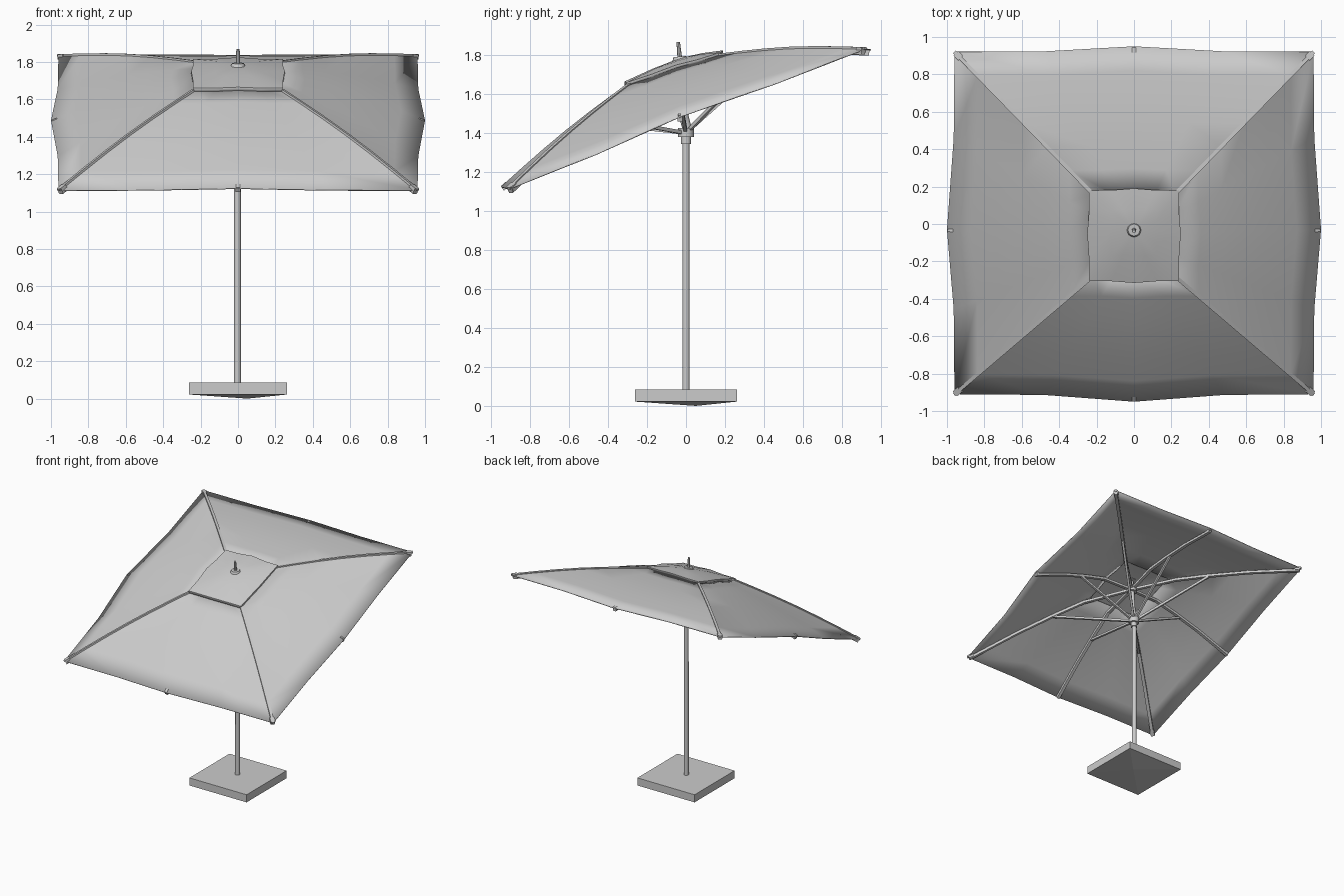
import bpy
import bmesh
from math import sin, pi
from mathutils import Vector

cube = bpy.data.objects.get("Cube")
if cube:
    bpy.data.objects.remove(cube, do_unlink=True)

grey = bpy.data.materials.new("light_grey")
grey.use_nodes = True
COLOUR = (0.6, 0.6, 0.6, 1)
grey.diffuse_color = COLOUR
grey.node_tree.nodes["Principled BSDF"].inputs["Base Color"].default_value = COLOUR


def finish(bm, name, smooth=None):
    bmesh.ops.recalc_face_normals(bm, faces=bm.faces)
    mesh = bpy.data.meshes.new(name)
    bm.to_mesh(mesh)
    bm.free()
    mesh.materials.append(grey)
    obj = bpy.data.objects.new(name, mesh)
    bpy.context.collection.objects.link(obj)
    if smooth:
        bpy.ops.object.select_all(action='DESELECT')
        obj.select_set(True)
        bpy.context.view_layer.objects.active = obj
        bpy.ops.object.shade_smooth_by_angle(angle=smooth)
    return obj


def rod(name, a, b, r1, r2=None, sides=12):
    """Round rod between two points."""
    a, b = Vector(a), Vector(b)
    bm = bmesh.new()
    bmesh.ops.create_cone(bm, cap_ends=True, segments=sides, radius1=r1,
                          radius2=r1 if r2 is None else r2, depth=(b - a).length)
    rot = (b - a).to_track_quat('Z', 'Y').to_matrix()
    bmesh.ops.rotate(bm, verts=bm.verts, matrix=rot)
    bmesh.ops.translate(bm, verts=bm.verts, vec=(a + b) / 2)
    return finish(bm, name, 0.7)


def bar(name, points, width, height):
    """Rectangular bar swept along a list of points."""
    bm = bmesh.new()
    rings = []
    way = points[-1] - points[0]
    side = way.cross(Vector((0, 0, 1))).normalized() * width / 2
    up = side.cross(way).normalized() * height / 2
    for p in points:
        rings.append([bm.verts.new(p + side * s + up * u)
                      for s, u in ((-1, -1), (1, -1), (1, 1), (-1, 1))])
    for lo, hi in zip(rings, rings[1:]):
        for i in range(4):
            j = (i + 1) % 4
            bm.faces.new((lo[i], lo[j], hi[j], hi[i]))
    bm.faces.new(rings[0])
    bm.faces.new(rings[-1])
    return finish(bm, name)


def square_loop(corners, mids):
    """Closed loop of 16 points: corners, quarter points and side middles."""
    loop = []
    for i in range(4):
        c, m, d = corners[i], mids[i], corners[(i + 1) % 4]
        chord = (c + d) / 2
        loop += [c, (c * 0.5 + m * 0.5) - (m - chord) * 0.4,
                 m, (m * 0.5 + d * 0.5) - (m - chord) * 0.4]
    return loop


def loop_from(x, front, back, side_mid, front_mid, back_mid):
    (fy, fz), (by, bz) = front, back
    corners = [Vector(p) for p in ((-x, fy, fz), (x, fy, fz), (x, by, bz), (-x, by, bz))]
    sx, sy, sz = side_mid
    mids = [Vector(p) for p in ((0, *front_mid), (sx, sy, sz), (0, *back_mid), (-sx, sy, sz))]
    return square_loop(corners, mids)


# Canopy outline, vent opening and raised vent cover outline
rim = loop_from(0.96, (-0.91, 1.115), (0.92, 1.835), (1.0, -0.03, 1.487),
                (-0.95, 1.125), (0.95, 1.83))
opening = loop_from(0.22, (-0.28, 1.66), (0.16, 1.80), (0.23, -0.05, 1.74),
                    (-0.285, 1.665), (0.165, 1.80))
cover = loop_from(0.24, (-0.305, 1.66), (0.18, 1.815), (0.25, -0.05, 1.75),
                  (-0.315, 1.665), (0.19, 1.825))
apex = Vector((0, -0.03, 1.785))


def canopy_point(i, t):
    p = opening[i].lerp(rim[i], t)
    p.z += 0.02 * sin(pi * t)
    return p


def skin(name, loops, tip=None):
    bm = bmesh.new()
    rows = [[bm.verts.new(p) for p in loop] for loop in loops]
    for inner, outer in zip(rows, rows[1:]):
        for i in range(16):
            j = (i + 1) % 16
            bm.faces.new((inner[i], outer[i], outer[j], inner[j]))
    if tip:
        top = bm.verts.new(tip)
        for i in range(16):
            bm.faces.new((top, rows[0][i], rows[0][(i + 1) % 16]))
    obj = finish(bm, name, 0.35)
    mod = obj.modifiers.new("thickness", 'SOLIDIFY')
    mod.thickness = 0.006
    return obj


STEPS = 6
skin("canopy", [[canopy_point(i, s / STEPS) for i in range(16)] for s in range(STEPS + 1)])
drop = Vector((0, 0, -0.018))
skin("vent_cover", [[apex.lerp(p, 0.5) + Vector((0, 0, 0.005)) for p in cover],
                    cover, [p + drop for p in cover]], apex)

# Frame: eight ribs and eight struts between two hubs
upper_hub = Vector((0, -0.03, 1.70))
lower_hub = Vector((0, 0, 1.40))
under = Vector((0, 0, -0.022))
for i in range(0, 16, 2):
    corner = i % 4 == 0
    path = [upper_hub] + [canopy_point(i, t) + under for t in (0.05, 0.3, 0.6, 0.985)]
    bar("corner_rib" if corner else "side_rib", path, 0.026, 0.02)
    target = canopy_point(i, 0.3 if corner else 0.36) + under * 1.3
    start = lower_hub + (target - lower_hub).normalized() * 0.03
    bar("strut", [start, target], 0.018, 0.018)
    # Pocket cap on the rib end
    end = canopy_point(i, 0.99) + under * 0.4
    bar("rib_cap", [canopy_point(i, 0.955) + under * 0.4, end],
        0.035 if corner else 0.022, 0.028 if corner else 0.018)
    # Raised hip seam
    if corner:
        bar("hip_seam", [canopy_point(i, s / STEPS) for s in range(STEPS + 1)], 0.02, 0.012)

# Pole, hubs and finial
rod("pole", (-0.003, 0, 0.08), (-0.003, 0, 1.42), 0.019, 0.018)
rod("upper_pole", (0, 0, 1.40), (0, -0.03, 1.77), 0.017)
rod("lower_hub_collar", (0, 0, 1.345), (0, 0, 1.38), 0.026)
rod("lower_hub", (0, 0, 1.38), (0, 0, 1.425), 0.042)
rod("tilt_joint", (0, 0.005, 1.425), (0, -0.012, 1.49), 0.024)
rod("upper_hub", (0, -0.027, 1.675), (0, -0.031, 1.72), 0.04)
rod("finial_disc", (0, -0.03, 1.775), (0, -0.032, 1.793), 0.04, 0.032, 16)
rod("finial", (0, -0.032, 1.785), (0, -0.04, 1.868), 0.012, 0.009, 8)

# Base slab with a shallow sagging underside
bm = bmesh.new()
bmesh.ops.create_cube(bm, size=1)
bmesh.ops.scale(bm, verts=bm.verts, vec=(0.525, 0.525, 0.063))
bmesh.ops.translate(bm, verts=bm.verts, vec=(0, 0, 0.0535))
bottom = min(bm.faces, key=lambda f: f.calc_center_median().z)
centre = bmesh.ops.poke(bm, faces=[bottom])["verts"][0]
centre.co = (0.05, 0.05, 0)
finish(bm, "base_slab")
